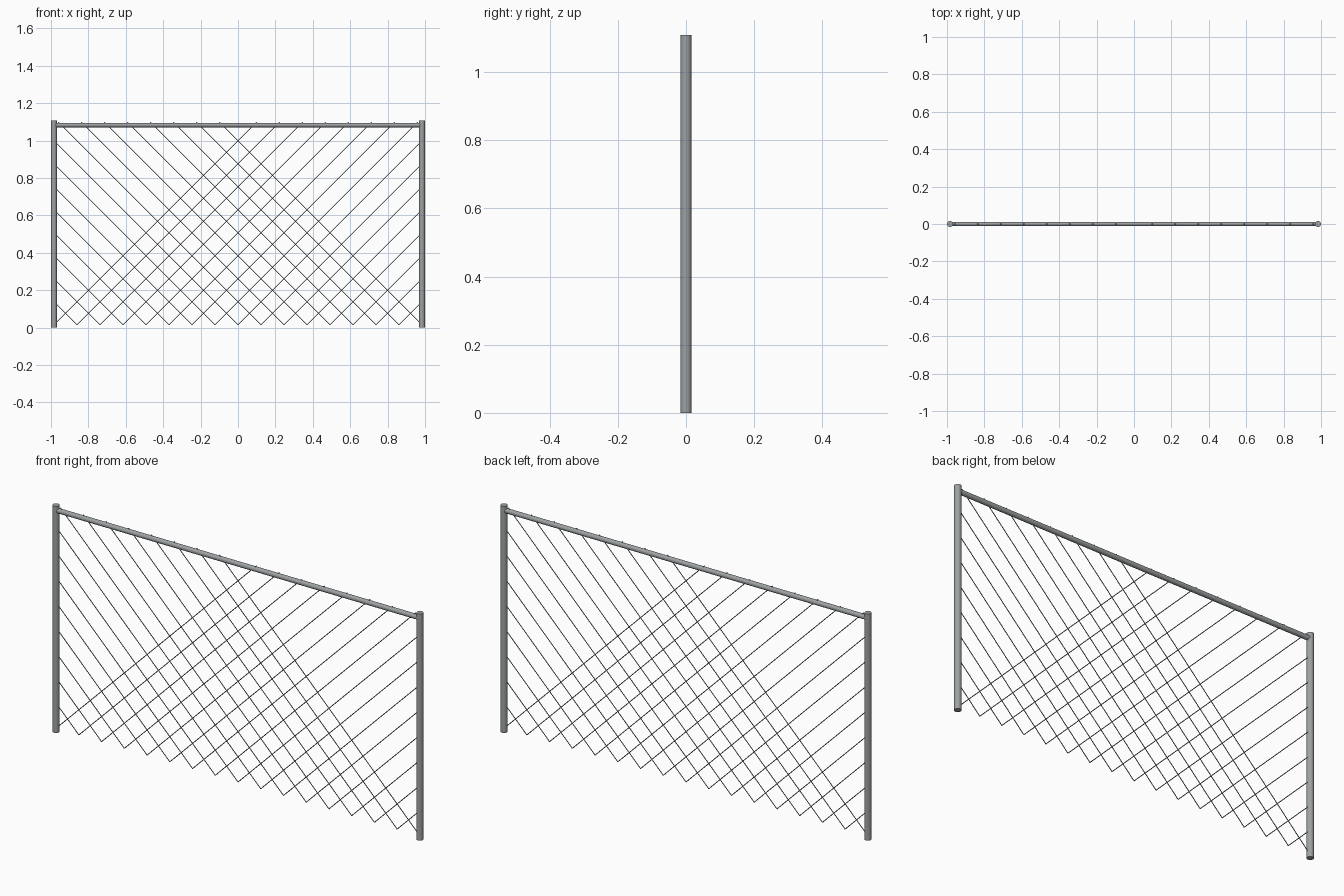
import bpy
from mathutils import Vector

if "Cube" in bpy.data.objects:
    bpy.data.objects.remove(bpy.data.objects["Cube"])

POST_X, POST_H, POST_R = 0.984, 1.108, 0.016
RAIL_Z, RAIL_R = 1.083, 0.012
WIRE_R, WIRE_BOTTOM, WIRE_TOP = 0.002, 0.016, 1.1
STEP = POST_X / 8


def material(name, rgb):
    m = bpy.data.materials.new(name)
    m.diffuse_color = (*rgb, 1)
    m.use_nodes = True
    m.node_tree.nodes["Principled BSDF"].inputs["Base Color"].default_value = m.diffuse_color
    return m


steel = material("grey steel", (0.34, 0.36, 0.37))


def rod(name, a, b, radius, sides, mat):
    """Cylinder running from point a to point b."""
    a, b = Vector(a), Vector(b)
    d = b - a
    bpy.ops.mesh.primitive_cylinder_add(vertices=sides, radius=radius, depth=d.length,
                                        location=(a + b) / 2,
                                        rotation=d.to_track_quat('Z', 'Y').to_euler())
    ob = bpy.context.object
    ob.name = name
    ob.data.materials.append(mat)
    bpy.ops.object.shade_smooth_by_angle()
    return ob


# Posts and top rail
for side, name in ((-1, "left_post"), (1, "right_post")):
    rod(name, (side * POST_X, 0, 0), (side * POST_X, 0, POST_H), POST_R, 24, steel)
rod("top_rail", (-POST_X, 0, RAIL_Z), (POST_X, 0, RAIL_Z), RAIL_R, 24, steel)

# Diagonal wires at 45 degrees, both directions, ending at a post or just above the rail
for side, label in ((-1, "left"), (1, "right")):
    for k in range(-7, 9):
        x0 = k * STEP
        run = min(WIRE_TOP - WIRE_BOTTOM, x0 + POST_X)
        rod(f"wire_{label}_{k + 8}", (-side * x0, 0, WIRE_BOTTOM),
            (-side * (x0 - run), 0, WIRE_BOTTOM + run), WIRE_R, 8, steel)
